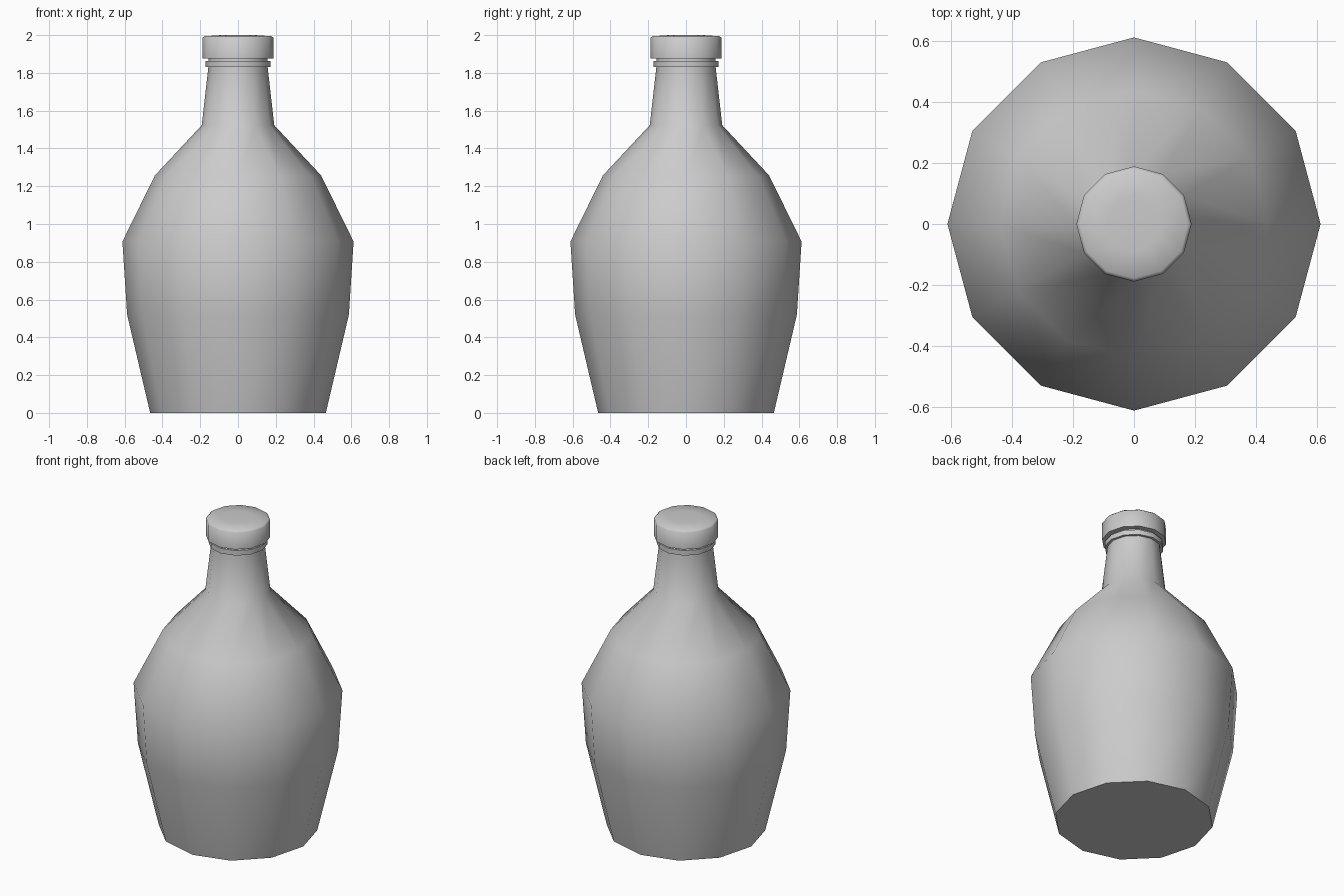
import bpy, bmesh, math

SIDES = 12

cube = bpy.data.objects.get("Cube")
if cube:
    bpy.data.objects.remove(cube)

grey = bpy.data.materials.new("plain_grey")
grey.use_nodes = True
colour = (0.6, 0.6, 0.6, 1)
grey.diffuse_color = colour
grey.node_tree.nodes["Principled BSDF"].inputs["Base Color"].default_value = colour


def lathe(name, profile, smooth_angle):
    """Turn a (radius, height) profile into a closed solid."""
    bm = bmesh.new()
    rings = []
    for r, z in profile:
        rings.append([bm.verts.new((r * math.cos(a), r * math.sin(a), z))
                      for a in (math.tau * i / SIDES for i in range(SIDES))])
    for low, high in zip(rings, rings[1:]):
        for i in range(SIDES):
            j = (i + 1) % SIDES
            bm.faces.new((low[i], low[j], high[j], high[i]))
    bm.faces.new(rings[0][::-1])
    bm.faces.new(rings[-1])
    mesh = bpy.data.meshes.new(name)
    bm.to_mesh(mesh)
    bm.free()
    mesh.materials.append(grey)
    obj = bpy.data.objects.new(name, mesh)
    bpy.context.collection.objects.link(obj)
    bpy.ops.object.select_all(action="DESELECT")
    obj.select_set(True)
    bpy.context.view_layer.objects.active = obj
    bpy.ops.object.shade_smooth_by_angle(angle=math.radians(smooth_angle))


# Bottle body with shoulder and neck
lathe("bottle_body", [(0.465, 0), (0.587, 0.52), (0.612, 0.907), (0.44, 1.257),
                      (0.192, 1.523), (0.157, 1.83), (0.155, 1.885)], 60)

# Thin ring below the cap
lathe("neck_ring", [(0.173, 1.83), (0.173, 1.862)], 40)

# Screw cap with a softened, slightly domed top
lathe("cap", [(0.189, 1.877), (0.189, 1.985), (0.178, 1.994), (0.09, 2.0)], 60)
